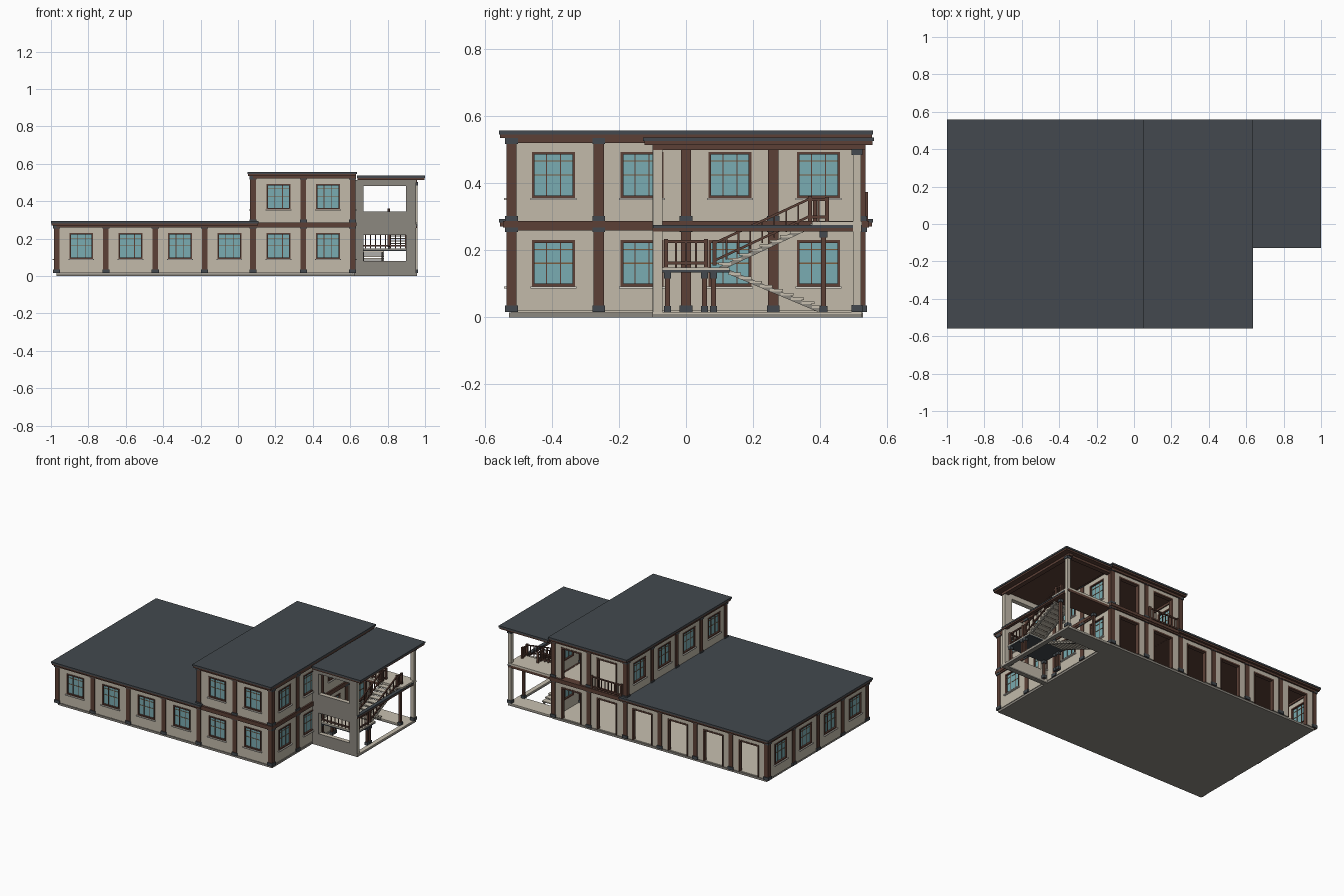
import bpy, bmesh
from mathutils import Vector

if "Cube" in bpy.data.objects:
    bpy.data.objects.remove(bpy.data.objects["Cube"])

def lin(c):
    return tuple(((v / 255 + 0.055) / 1.055) ** 2.4 if v > 10 else v / 3294 for v in c) + (1,)

COL = {"cream_wall": (194, 186, 170), "roof_slate": (67, 73, 78), "dark_brown": (92, 64, 54),
       "window_glass": (122, 172, 178), "concrete_grey": (140, 136, 128), "mullion_tan": (122, 92, 62),
       "sill_white": (222, 218, 208), "floor_tile": (200, 192, 176)}
MATS = {}
for n, c in COL.items():
    MATS[n] = bpy.data.materials.new(n)
    MATS[n].diffuse_color = lin(c)
PARTS = {}

def hexa(name, mat, pts):
    # eight corners: bottom ring then top ring
    bm = PARTS.setdefault((name, mat), bmesh.new())
    v = [bm.verts.new(p) for p in pts]
    for f in ((3, 2, 1, 0), (4, 5, 6, 7), (0, 1, 5, 4), (1, 2, 6, 5), (2, 3, 7, 6), (3, 0, 4, 7)):
        bm.faces.new([v[i] for i in f])

def box(name, mat, x0, x1, y0, y1, z0, z1):
    hexa(name, mat, [(x, y, z) for z in (z0, z1) for x, y in ((x0, y0), (x1, y0), (x1, y1), (x0, y1))])

def bar(name, mat, p, q, w, h):
    # rail from p to q with vertical ends
    p, q = Vector(p), Vector(q)
    d = (q - p).xy.normalized()
    n, u = Vector((-d.y, d.x, 0)) * w / 2, Vector((0, 0, h / 2))
    hexa(name, mat, [a + s for s in (-u, u) for a in (p - n, q - n, q + n, p + n)])

def along(axis, name, mat, c, t, a0, a1, z0, z1):
    # box on a wall line: centre c, thickness t, span a0..a1
    if axis == 'x':
        box(name, mat, a0, a1, c - t / 2, c + t / 2, z0, z1)
    else:
        box(name, mat, c - t / 2, c + t / 2, a0, a1, z0, z1)

def wall(axis, name, mat, c, t, a0, a1, z0, z1, centres, w, h0, h1):
    # wall with a row of equal openings
    edges = [a0] + [e for m in centres for e in (m - w / 2, m + w / 2)] + [a1]
    for i in range(0, len(edges), 2):
        along(axis, name, mat, c, t, edges[i], edges[i + 1], z0, z1)
    for m in centres:
        if h0 > z0:
            along(axis, name, mat, c, t, m - w / 2, m + w / 2, z0, h0)
        along(axis, name, mat, c, t, m - w / 2, m + w / 2, h1, z1)

def window(axis, c, out, m, z):
    # glass, frame, mullions and sill
    w, h, f = 0.128, 0.138, 0.008
    a0, a1 = m - w / 2, m + w / 2
    along(axis, "window_glass", "window_glass", c, 0.006, a0, a1, z, z + h)
    for e0, e1, b0, b1 in ((a0, a0 + f, z, z + h), (a1 - f, a1, z, z + h), (a0, a1, z + h - f, z + h), (a0, a1, z, z + f)):
        along(axis, "window_frame", "dark_brown", c, 0.028, e0, e1, b0, b1)
    for k in (-1, 1):
        along(axis, "window_mullion", "dark_brown", c, 0.011, m + k * 0.021 - 0.0018, m + k * 0.021 + 0.0018, z, z + h)
    for k in (0.5, 0.8):
        along(axis, "window_crossbar", "mullion_tan", c, 0.01, a0, a1, z + h * k - 0.0015, z + h * k + 0.0015)
    along(axis, "window_sill", "sill_white", c + out * 0.008, 0.028, a0 - 0.005, a1 + 0.005, z - 0.006, z)

def column(x, y, z0, z1, r=0.015, mat="dark_brown", name="column"):
    box(name, mat, x - r, x + r, y - r, y + r, z0, z1)
    for a, b in ((z0, z0 + 0.02), (z1 - 0.018, z1)):
        box(name + "_base_and_cap", "roof_slate", x - r - .004, x + r + .004, y - r - .004, y + r + .004, a, b)

def railing(name, p, q, h=0.07, n=6, mat="dark_brown"):
    p, q = Vector(p), Vector(q)
    up = Vector((0, 0, 1))
    for k in (h, 0.014):
        bar(name, mat, p + up * k, q + up * k, 0.008, 0.008)
    for i in range(n + 1):
        s = p.lerp(q, i / n)
        r, t = (0.006, h + 0.008) if i in (0, n) else (0.0025, h)
        box(name, mat, s.x - r, s.x + r, s.y - r, s.y + r, s.z, s.z + t)

def roof(name, x0, x1, y0, y1, z):
    box(name, "roof_slate", x0, x1, y0, y1, z - 0.011, z)
    box(name + "_fascia", "dark_brown", x0 + .004, x1 - .004, y0 + .004, y1 - .004, z - 0.022, z - 0.011)

XL, XM, XR, YW, T = -0.97, 0.08, 0.613, 0.52, 0.02
colx = [XL + i * (XR - XL) / 6 for i in range(7)]
bayx = [(a + b) / 2 for a, b in zip(colx, colx[1:])]
colx[4] = XM
coly = [-YW + 0.26 * i for i in range(5)]
bayy = [-0.395, -0.131, 0.131, 0.395]
F1, F2 = 0.018, 0.285           # floor levels
W1, W2 = 0.092, 0.355           # window sills
C1, C2 = 0.272, 0.534           # ceilings

# foundation and floors
box("foundation", "concrete_grey", XL, XR + .01, -YW - .008, YW + .008, 0, 0.014)
box("ground_floor", "floor_tile", XL, XR, -YW, YW, 0.014, F1)
box("upper_floor", "floor_tile", XM, XR, -YW, YW, 0.28, F2)
box("first_ceiling", "dark_brown", XL, XR, -YW, YW, C1, 0.28)

# walls, windows and doorways for both storeys
for xl, bays, z0, z1, ws in ((XL, bayx, F1, C1, W1), (XM, bayx[4:], F2, C2, W2)):
    wall('x', "front_wall", "cream_wall", -YW, T, xl, XR, z0, z1, bays, 0.128, ws, ws + 0.138)
    wall('x', "back_wall", "cream_wall", YW, T, xl, XR, z0, z1, bays, 0.145, z0, z0 + 0.212)
    for m in bays:
        window('x', -YW, -1, m, ws)
        for s in (-1, 1):       # door casing
            e = m + s * 0.0715
            along('x', "door_frame", "dark_brown", YW, 0.026, e - .004, e + .004, z0, z0 + 0.212)
        along('x', "door_frame", "dark_brown", YW, 0.026, m - .0755, m + .0755, z0 + 0.204, z0 + 0.214)
    for x, out in ((xl, -1), (XR, 1)):
        wall('y', "side_wall", "cream_wall", x, T, -YW, YW, z0, z1, bayy, 0.128, ws, ws + 0.138)
        for m in bayy:
            window('y', x, out, m, ws)
        for y in coly:
            column(x, y, z0 - 0.003, z1)
    for x in (colx if xl == XL else colx[4:]):
        for y in (-YW, YW):
            column(x, y, z0 - 0.003, z1)

# storey band, roofs, balcony railing
for y in (-YW, YW):
    along('x', "storey_band", "dark_brown", y, 0.05, XM, XR + .02, 0.268, 0.287)
along('y', "storey_band", "dark_brown", XR, 0.04, -YW - .025, YW + .025, 0.268, 0.287)
for z in (C1, C2):
    for y in (-YW, YW):
        along('x', "eave_beam", "dark_brown", y, 0.04, XL if z == C1 else XM, XR + .015, z - 0.014, z)
    for x in ([XL, XR] if z == C1 else [XM, XR]):
        along('y', "eave_beam", "dark_brown", x, 0.034, -YW, YW, z - 0.014, z)
roof("low_roof", -1.0, 0.11, -0.558, 0.558, 0.293)
roof("high_roof", 0.05, 0.635, -0.558, 0.558, 0.556)
roof("stair_roof", 0.636, 1.0, -0.128, 0.56, 0.536)
railing("balcony_railing", (0.105, YW + .016, F2), (0.325, YW + .016, F2), 0.08, 9)

# stair tower: ground frame, front screen wall, corner posts
X0, X1, Y0, Y1 = 0.62, 0.957, -0.098, 0.525
for n, m, za, zb in (("tower_base", "concrete_grey", 0, 0.01), ("tower_base_top", "floor_tile", 0.01, 0.016)):
    box(n, m, X1 - 0.03, X1, Y0, Y1, za, zb)
    box(n, m, X0, X1 - 0.03, 0.41, Y1, za, zb)
    box(n, m, X0, X1 - 0.03, Y0, Y0 + 0.03, za, zb)
for n, m, c, t in (("screen_wall_back", "cream_wall", -0.0825, 0.025), ("screen_wall_front", "concrete_grey", -0.0975, 0.005)):
    xc = 0.785
    for a, b in ((X0, 0.67), (0.898, X1 - 0.004)):
        along('x', n, m, c, t, a, b, 0, 0.514)
    for a, b in ((0, 0.08), (0.22, 0.345), (0.482, 0.514)):
        along('x', n, m, c, t, 0.67, 0.898, a, b)
column(0.947, 0.51, 0.016, 0.502, 0.012, "cream_wall", "corner_post")
box("tower_beam", "dark_brown", X1 - .03, X1, Y0, Y1 + .01, 0.499, 0.514)
box("tower_beam", "dark_brown", X0, X1, Y1 - .03, Y1, 0.499, 0.514)
box("tower_mid_beam", "dark_brown", X1 - .02, X1, Y0, Y1, 0.256, 0.266)
box("tower_mid_beam_top", "roof_slate", X1 - .022, X1 + .002, Y0, Y1, 0.266, 0.275)

# stair landings
box("half_landing", "roof_slate", 0.65, 0.93, -0.07, 0.13, 0.133, 0.141)
box("half_landing_top", "floor_tile", 0.65, 0.93, -0.07, 0.13, 0.141, 0.148)
box("top_landing", "dark_brown", X0, X1, 0.375, Y1, 0.256, 0.272)
box("top_landing_floor", "floor_tile", X0, X1, 0.375, Y1, 0.272, F2)
for x in (0.66, 0.92):
    for y in (-0.055, 0.055, 0.082):
        column(x, y, 0.014, 0.133, 0.007, "dark_brown", "landing_post")
    column(x, 0.41, 0.014, 0.256, 0.008, "dark_brown", "landing_post")

# two flights of open steps with stringers
def flight(x0, x1, ya, za, yb, zb, n):
    for i in range(n):
        y, z = ya + (yb - ya) * (i + .5) / n, za + (zb - za) * (i + 1) / (n + 1)
        box("stair_steps", "floor_tile", x0, x1, y - .019, y + .019, z - .007, z)
    for x in (x0 + .008, x1 - .008):
        bar("stair_stringer", "concrete_grey", (x, ya, za - .006), (x, yb, zb - .012), .01, .014)
flight(0.66, 0.78, 0.41, 0.022, 0.13, 0.146, 9)
flight(0.80, 0.92, 0.10, 0.15, 0.375, F2, 9)

# stair railings
for x in (0.806, 0.922):
    railing("stair_railing", (x, 0.085, 0.155), (x, 0.37, 0.288), 0.066, 8)
    railing("stair_railing", (x, 0.37, F2), (x, 0.42, F2), 0.066, 2)
railing("landing_railing", (0.922, -0.06, 0.148), (0.922, 0.06, 0.148), 0.078, 4)
railing("landing_railing", (0.655, -0.06, 0.148), (0.922, -0.06, 0.148), 0.078, 10)
railing("top_railing", (0.65, 0.385, F2), (0.806, 0.385, F2), 0.055, 6)

# turn parts into objects
for (name, mat), bm in PARTS.items():
    bmesh.ops.recalc_face_normals(bm, faces=bm.faces)
    me = bpy.data.meshes.new(name)
    bm.to_mesh(me)
    bm.free()
    me.materials.append(MATS[mat])
    bpy.context.collection.objects.link(bpy.data.objects.new(name, me))

for m in bpy.data.materials:
    if m.users and not m.is_grease_pencil:
        m.use_nodes = True
        m.node_tree.nodes["Principled BSDF"].inputs["Base Color"].default_value = m.diffuse_color
